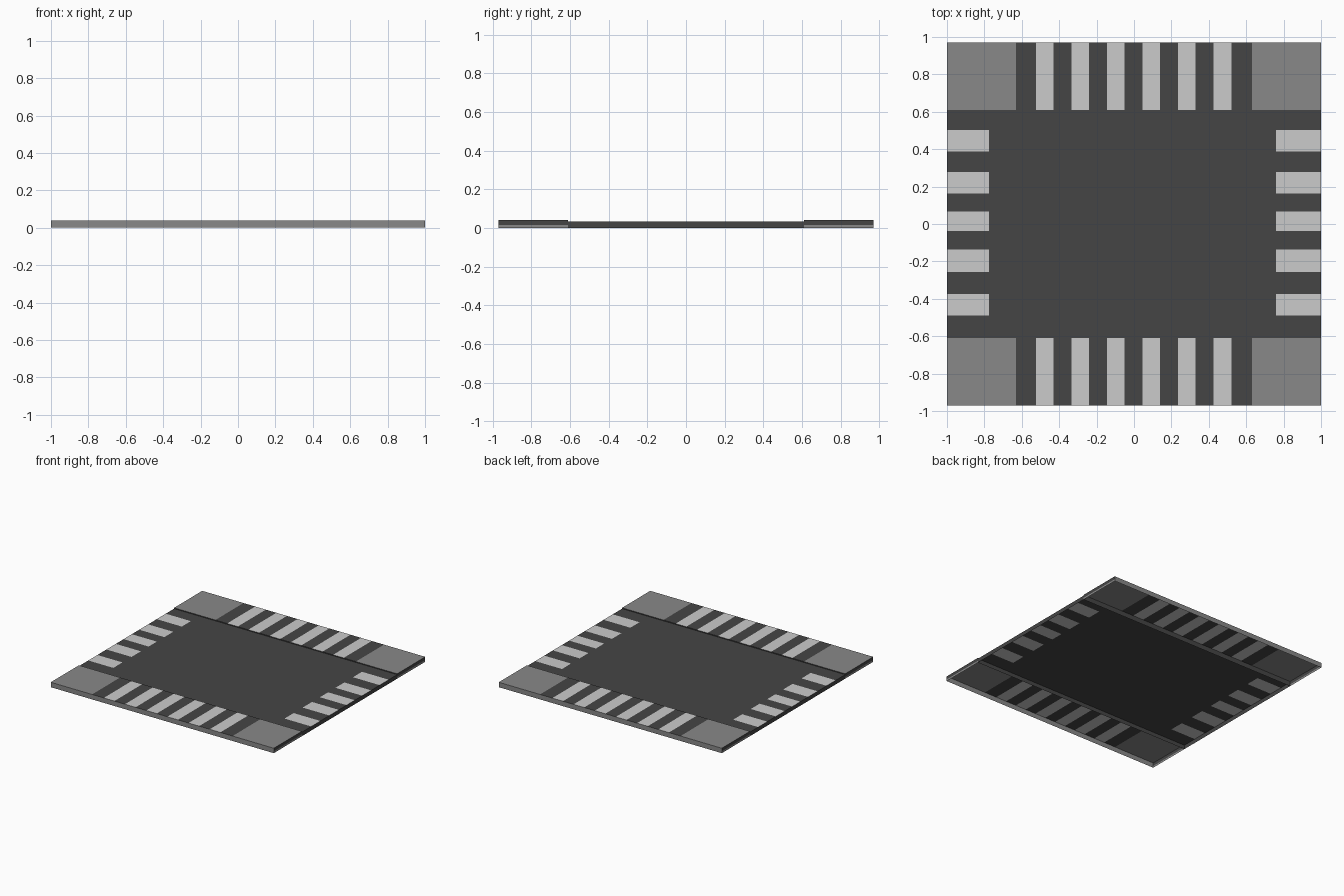
import bpy, bmesh

if "Cube" in bpy.data.objects:
    bpy.data.objects.remove(bpy.data.objects["Cube"])

X, Y = 1.0, 0.97          # half extents
YS, XC = 0.61, 0.63       # road step line, inner edge of the corner pavements
ZT, ZR, ZB = 0.04, 0.033, 0.015   # raised strips, road, base band


def material(name, v):
    m = bpy.data.materials.new(name)
    m.diffuse_color = (v, v, v, 1)
    m.use_nodes = True
    m.node_tree.nodes["Principled BSDF"].inputs["Base Color"].default_value = m.diffuse_color
    return m


asphalt = material("asphalt", 0.06)
paving = material("paving", 0.25)
paint = material("paint", 0.6)


def build(name, mat, quads):
    bm = bmesh.new()
    for q in quads:
        bm.faces.new([bm.verts.new(p) for p in q])
    bmesh.ops.remove_doubles(bm, verts=bm.verts, dist=1e-5)
    me = bpy.data.meshes.new(name)
    bm.to_mesh(me)
    bm.free()
    me.materials.append(mat)
    ob = bpy.data.objects.new(name, me)
    bpy.context.collection.objects.link(ob)


def flat(x0, x1, y0, y1, z):
    return [(x0, y0, z), (x1, y0, z), (x1, y1, z), (x0, y1, z)]


def wall_x(x, y0, y1, z0, z1):
    q = [(x, y0, z0), (x, y1, z0), (x, y1, z1), (x, y0, z1)]
    return q if x > 0 else q[::-1]


def wall_y(y, x0, x1, z0, z1, facing):
    q = [(x0, y, z0), (x1, y, z0), (x1, y, z1), (x0, y, z1)]
    return q if facing < 0 else q[::-1]


def split(lo, hi, stripes):
    """Gaps left between the stripes from lo to hi."""
    edges = [lo] + [e for s in stripes for e in s] + [hi]
    return list(zip(edges[::2], edges[1::2]))


# stripe intervals of the crossings
long_stripes = [(-0.525 + 0.19 * i, -0.43 + 0.19 * i) for i in range(6)]
side_stripes = [(-0.49, -0.373), (-0.257, -0.137), (-0.037, 0.068),
                (0.163, 0.277), (0.387, 0.503)]

road, stripes, corners, road_walls, base = [], [], [], [], []
road.append(flat(-0.775, 0.76, -YS, YS, ZR))

# lower road: crossings on the left and right
for x0, x1 in ((-X, -0.775), (0.76, X)):
    stripes += [flat(x0, x1, a, b, ZR) for a, b in side_stripes]
    road += [flat(x0, x1, a, b, ZR) for a, b in split(-YS, YS, side_stripes)]

# raised strips: crossings at front and back, pavement corners
for s in (-1, 1):
    y0, y1 = sorted((s * YS, s * Y))
    stripes += [flat(a, b, y0, y1, ZT) for a, b in long_stripes]
    road += [flat(a, b, y0, y1, ZT) for a, b in split(-XC, XC, long_stripes)]
    corners += [flat(-X, -XC, y0, y1, ZT), flat(XC, X, y0, y1, ZT)]
    # inner step and the strip end walls
    road_walls.append(wall_y(s * YS, -X, X, 0, ZT, -s))
    for x in (-X, X):
        road_walls.append(wall_x(x, y0, y1, ZB, ZT))
        base.append(wall_x(x, y0, y1, 0, ZB))
    # outer wall
    base.append(wall_y(s * Y, -X, X, 0, ZT, s))

# side walls of the lower road
for x in (-X, X):
    road_walls.append(wall_x(x, -YS, YS, 0, ZR))

build("road_surface", asphalt, road)
build("crossing_stripes", paint, stripes)
build("pavement_corners", paving, corners)
build("road_edges", asphalt, road_walls)
build("base_edges", paving, base)
